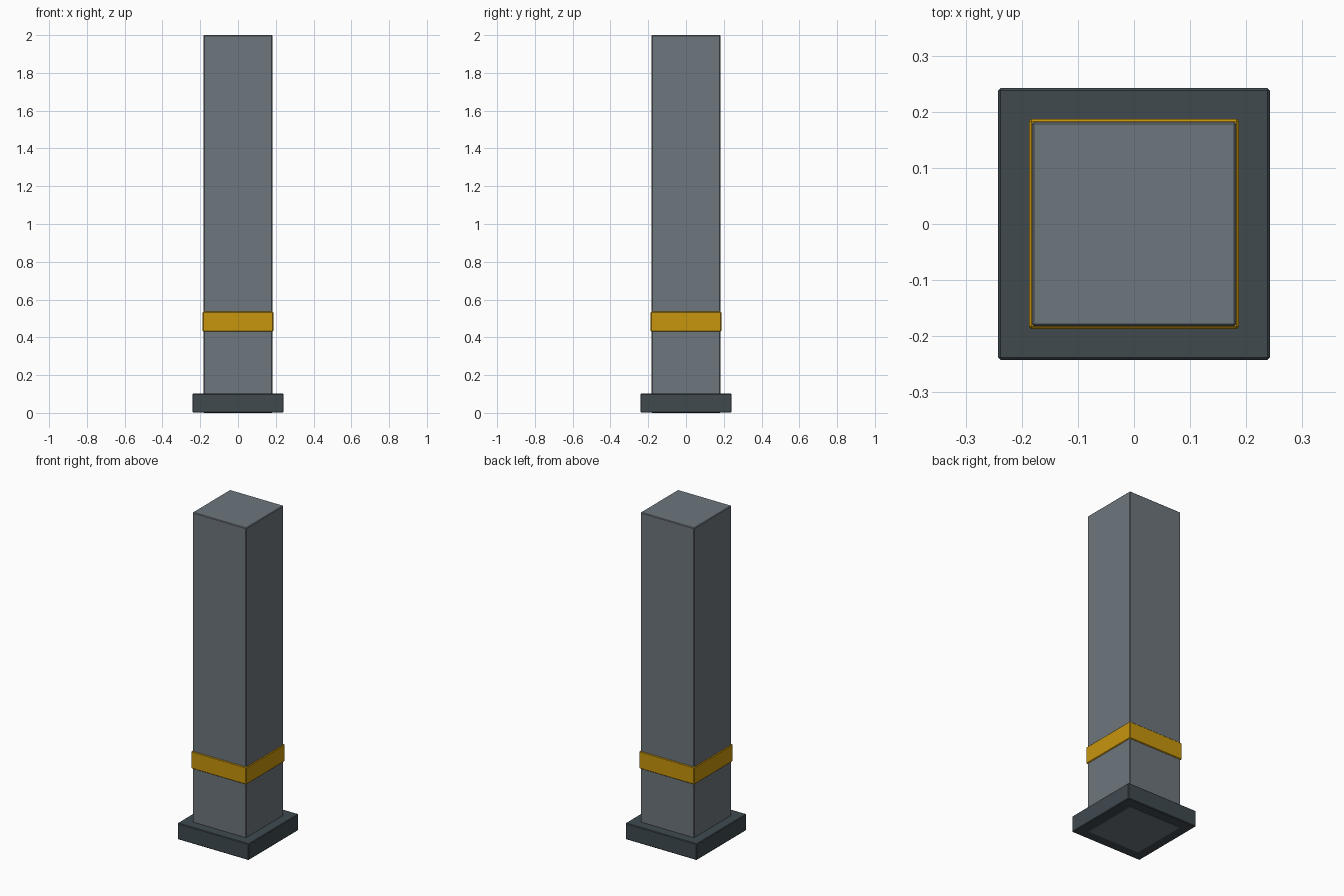
import bpy
import bmesh
from mathutils import Matrix

cube = bpy.data.objects.get("Cube")
if cube:
    bpy.data.objects.remove(cube, do_unlink=True)


def material(name, color):
    mat = bpy.data.materials.new(name)
    mat.use_nodes = True
    mat.diffuse_color = (*color, 1)
    bsdf = next(n for n in mat.node_tree.nodes if n.type == 'BSDF_PRINCIPLED')
    bsdf.inputs["Base Color"].default_value = (*color, 1)
    return mat


def block(name, half, bottom, top, bevel, mat):
    """Square block with small chamfered edges."""
    bm = bmesh.new()
    bmesh.ops.create_cube(bm, size=1, matrix=Matrix.Translation((0, 0, (bottom + top) / 2))
                          @ Matrix.Diagonal((2 * half, 2 * half, top - bottom, 1)))
    bmesh.ops.bevel(bm, geom=bm.edges[:], offset=bevel, segments=1,
                    profile=0.5, affect='EDGES')
    mesh = bpy.data.meshes.new(name)
    bm.to_mesh(mesh)
    bm.free()
    mesh.materials.append(mat)
    obj = bpy.data.objects.new(name, mesh)
    bpy.context.collection.objects.link(obj)
    return obj


steel = material("steel grey", (0.155, 0.18, 0.205))
dark = material("dark slate", (0.05, 0.068, 0.078))
gold = material("golden yellow", (0.57, 0.3, 0.004))

# Column runs through the plinth down to the ground
block("column", 0.182, 0, 2, 0.004, steel)
# Plinth around the foot
block("plinth", 0.242, 0.002, 0.102, 0.004, dark)
# Painted warning band
block("band", 0.187, 0.43, 0.536, 0.004, gold)
